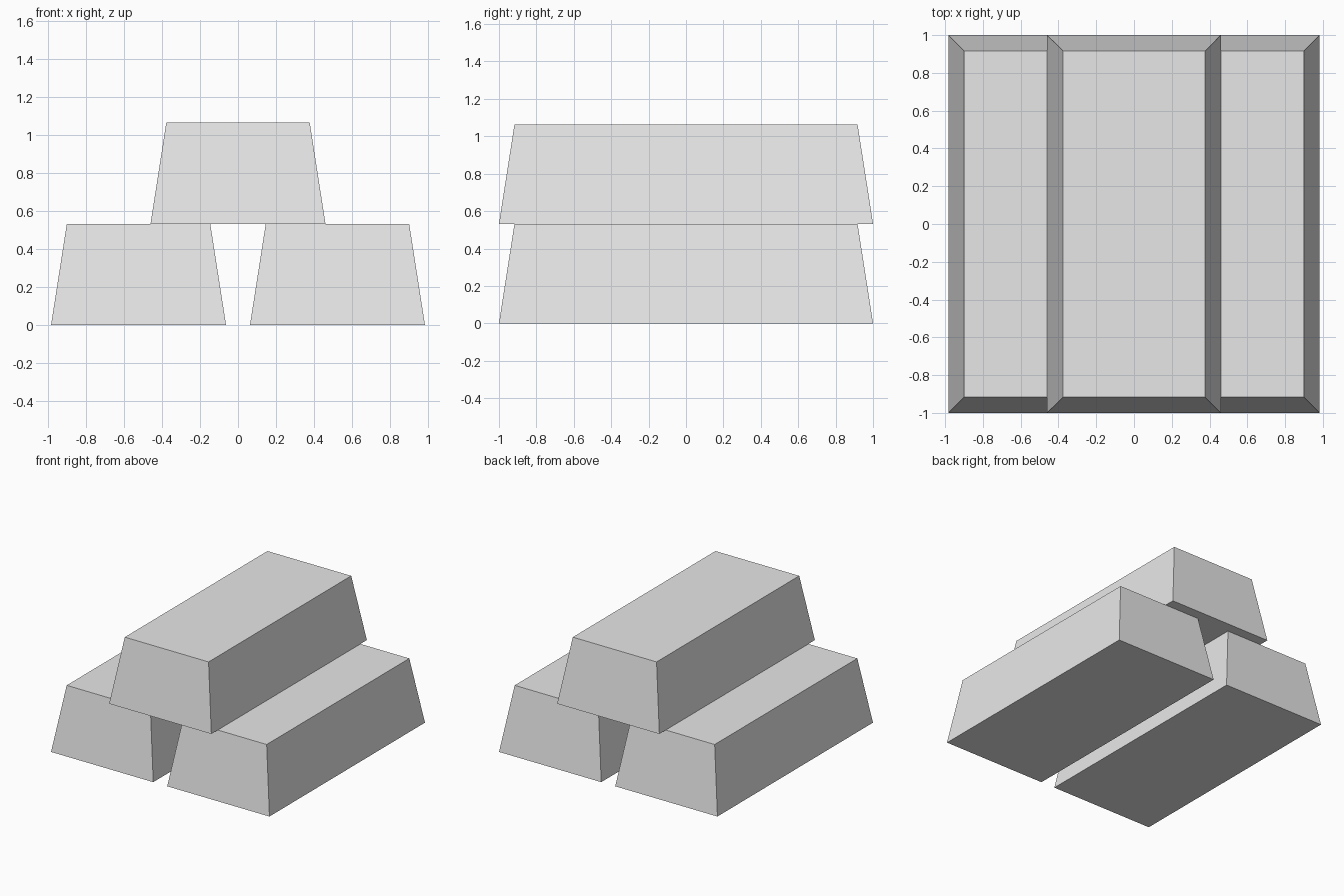
import bpy
import bmesh

# Remove the default object
cube = bpy.data.objects.get("Cube")
if cube:
    bpy.data.objects.remove(cube, do_unlink=True)

HALF_WIDTH, HALF_LENGTH, HEIGHT = 0.46, 1.0, 0.532
TAPER = 0.083      # inward slope of every side at the top
SPACING = 0.523    # centre offset of the lower bars

# Single plain metal colour
metal = bpy.data.materials.new("light_grey_metal")
metal.use_nodes = True
metal.diffuse_color = (0.8, 0.8, 0.8, 1)
metal.node_tree.nodes["Principled BSDF"].inputs["Base Color"].default_value = (0.8, 0.8, 0.8, 1)


def ingot(name, x, z):
    """Tapered bar resting at height z."""
    bm = bmesh.new()
    bmesh.ops.create_cube(bm, size=2)
    for v in bm.verts:
        inset = TAPER if v.co.z > 0 else 0
        v.co.x *= HALF_WIDTH - inset
        v.co.y *= HALF_LENGTH - inset
        v.co.z = HEIGHT if v.co.z > 0 else 0
    mesh = bpy.data.meshes.new(name)
    bm.to_mesh(mesh)
    bm.free()
    mesh.materials.append(metal)
    obj = bpy.data.objects.new(name, mesh)
    obj.location = (x, 0, z)
    bpy.context.collection.objects.link(obj)
    return obj


# Two bars side by side, one stacked across the gap
ingot("lower_left_bar", SPACING, 0)
ingot("lower_right_bar", -SPACING, 0)
ingot("top_bar", 0, HEIGHT)
